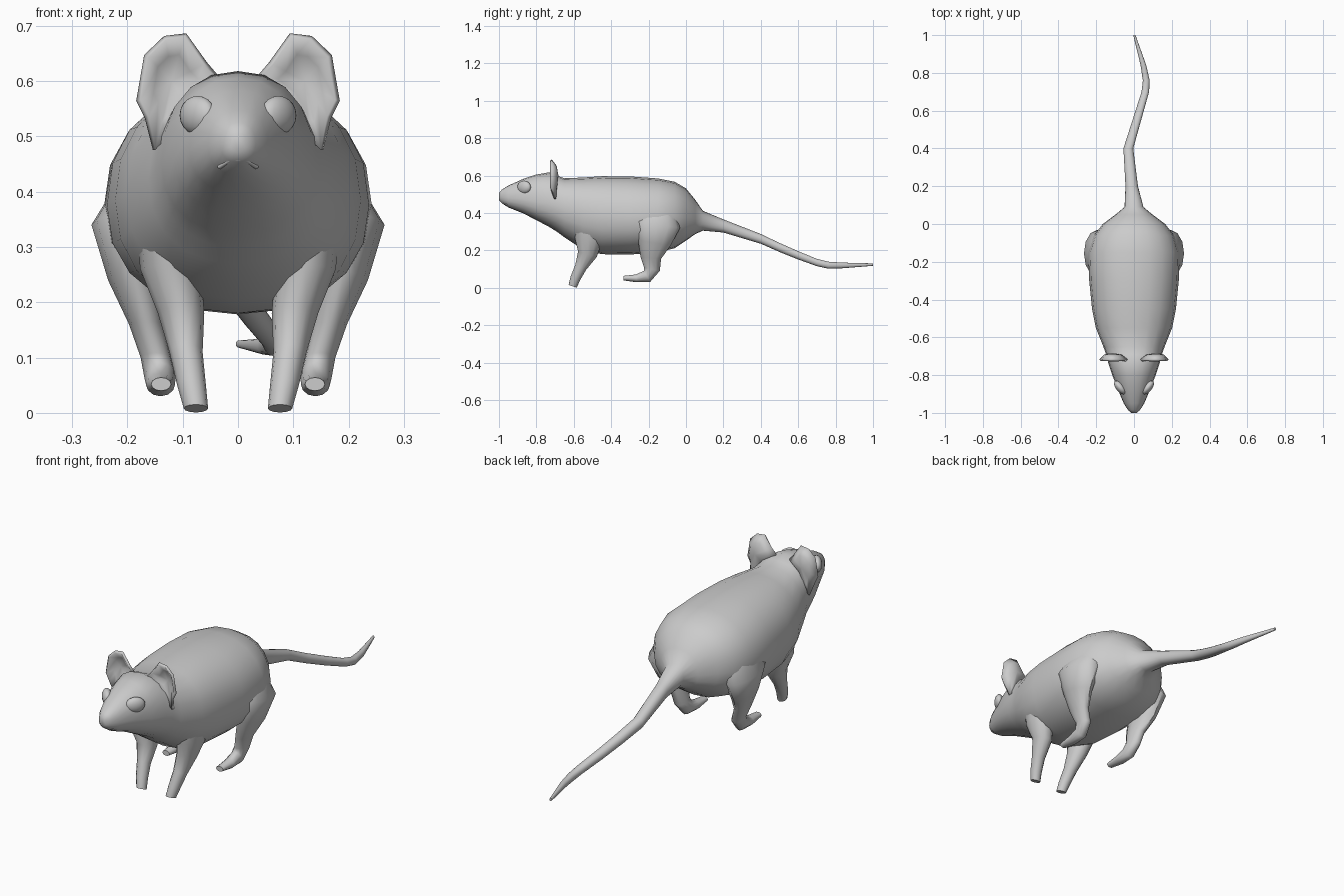
import bpy, bmesh, math
from mathutils import Vector, Matrix

if "Cube" in bpy.data.objects:
    bpy.data.objects.remove(bpy.data.objects["Cube"])


def finish(name, bm, mirror=False, angle=50):
    bmesh.ops.recalc_face_normals(bm, faces=bm.faces)
    me = bpy.data.meshes.new(name)
    bm.to_mesh(me)
    bm.free()
    me.shade_smooth()
    me.set_sharp_from_angle(angle=math.radians(angle))
    ob = bpy.data.objects.new(name, me)
    bpy.context.collection.objects.link(ob)
    if mirror:
        ob.modifiers.new("Mirror", 'MIRROR').use_mirror_merge = False
    return ob


def loft(name, rings, mirror=False):
    """Skin a list of point rings and cap both ends."""
    bm = bmesh.new()
    vs = [[bm.verts.new(p) for p in ring] for ring in rings]
    n = len(vs[0])
    for a, b in zip(vs, vs[1:]):
        for i in range(n):
            j = (i + 1) % n
            bm.faces.new((a[i], a[j], b[j], b[i]))
    bm.faces.new(vs[0])
    bm.faces.new(vs[-1])
    return finish(name, bm, mirror)


def body_ring(y, x, top, bottom, wide, half, n=20):
    """Egg-shaped section: widest at height 'wide'."""
    pts = []
    for i in range(n):
        a = 2 * math.pi * i / n
        c, s = math.cos(a), math.sin(a)
        px = math.copysign(abs(c) ** 0.9, c) * half
        pz = math.copysign(abs(s) ** 0.9, s)
        pts.append((x + px, y, wide + pz * ((top - wide) if pz > 0 else (wide - bottom))))
    return pts


def limb(name, path, n=12):
    """Tube through (x, y, z, side radius, fore-aft radius) stations."""
    pts = [Vector(p[:3]) for p in path]
    rings = []
    for k, p in enumerate(path):
        t = pts[min(k + 1, len(pts) - 1)] - pts[max(k - 1, 0)]
        v = Vector((0, -t.z, t.y)).normalized()
        rings.append([pts[k] + Vector((p[3] * math.cos(a), 0, 0)) + v * p[4] * math.sin(a)
                      for a in (2 * math.pi * i / n for i in range(n))])
    return loft(name, rings, True)


# Head, torso and tail as one skin: y, x, top, bottom, widest height, half width
stations = [
    (-1.0, 0, .508, .470, .488, .014), (-.985, 0, .525, .453, .486, .032),
    (-.95, 0, .547, .430, .482, .054), (-.87, 0, .583, .398, .475, .088),
    (-.80, 0, .606, .362, .46, .115), (-.73, 0, .618, .325, .45, .138),
    (-.69, 0, .600, .300, .44, .148), (-.65, 0, .586, .270, .42, .162),
    (-.55, 0, .590, .205, .40, .202), (-.45, 0, .597, .180, .385, .222),
    (-.30, 0, .596, .178, .375, .237), (-.15, 0, .585, .190, .375, .242),
    (-.06, 0, .567, .212, .375, .212), (0, 0, .532, .252, .375, .165),
    (.05, 0, .470, .288, .37, .098), (.09, 0, .412, .306, .36, .05),
    (.20, -.012, .366, .296, .33, .033), (.40, -.03, .288, .236, .262, .026),
    (.50, 0, .240, .192, .216, .024), (.60, .03, .196, .152, .174, .022),
    (.70, .06, .155, .116, .136, .020), (.76, .065, .140, .103, .122, .018),
    (.84, .05, .135, .105, .120, .015), (1.0, .002, .131, .118, .124, .006),
]
loft("body_and_tail", [body_ring(*s) for s in stations])

# Front legs
limb("front_leg", [
    (.130, -.51, .37, .055, .09), (.122, -.52, .26, .055, .075),
    (.103, -.527, .18, .042, .052), (.094, -.563, .11, .030, .032),
    (.084, -.592, .05, .026, .027), (.076, -.606, .008, .022, .023)])

# Hind legs with thigh and forward foot
limb("hind_leg", [
    (.170, -.14, .43, .040, .08), (.195, -.155, .34, .070, .125),
    (.190, -.170, .24, .045, .088), (.166, -.188, .16, .031, .055),
    (.148, -.182, .10, .028, .043), (.141, -.208, .062, .028, .034),
    (.140, -.265, .051, .026, .021), (.139, -.335, .052, .018, .012)])

# Ears: cupped thin discs
outline = [(.035, .605), (.06, .632), (.095, .683), (.132, .678), (.166, .645),
           (.180, .565), (.165, .535), (.152, .475), (.125, .50), (.09, .56)]
bm = bmesh.new()
mid = Vector((.12, -.688, .60))
centre = bm.verts.new(mid)
outer, inner = [], []
for x, z in outline:
    rim = Vector((x, -.722 if z > .52 else -.70, z))
    p = mid.lerp(rim, .6)
    p.y = -.697
    outer.append(bm.verts.new(rim))
    inner.append(bm.verts.new(p))
for i in range(len(outline)):
    j = (i + 1) % len(outline)
    bm.faces.new((centre, inner[i], inner[j]))
    bm.faces.new((inner[i], outer[i], outer[j], inner[j]))
ear = finish("ear", bm, True)
thick = ear.modifiers.new("Thickness", 'SOLIDIFY')
thick.thickness = .012
thick.offset = 0

# Eyes: flattened ovals set into the sides of the head
bm = bmesh.new()
place = (Matrix.Translation((.073, -.866, .538)) @ Matrix.Rotation(math.radians(50), 4, 'Z')
         @ Matrix.Diagonal((.044, .022, .035, 1)))
bmesh.ops.create_uvsphere(bm, u_segments=16, v_segments=10, radius=1, matrix=place)
finish("eye", bm, True)

# Mouth line
curve = bpy.data.curves.new("mouth", 'CURVE')
curve.dimensions = '3D'
curve.bevel_depth = .004
curve.bevel_resolution = 1
line = curve.splines.new('POLY')
lip = [(-.034, -.955, .444), (-.015, -.980, .457), (0, -.986, .459),
       (.015, -.980, .457), (.034, -.955, .444)]
line.points.add(len(lip) - 1)
for pt, co in zip(line.points, lip):
    pt.co = (*co, 1)
bpy.context.collection.objects.link(bpy.data.objects.new("mouth", curve))
